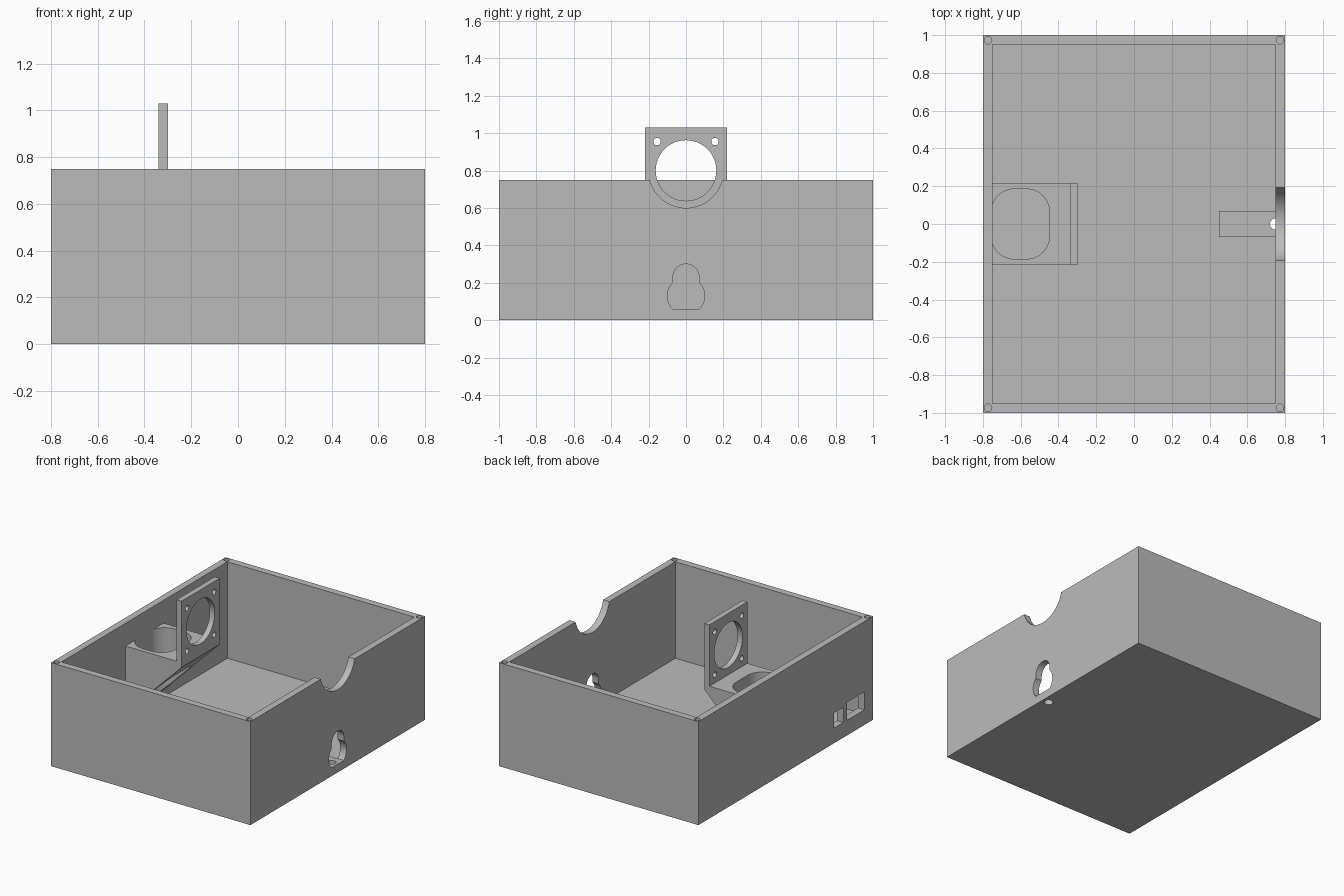
import bpy, math
from mathutils import Vector

cube = bpy.data.objects.get("Cube")
if cube:
    bpy.data.objects.remove(cube, do_unlink=True)

grey = bpy.data.materials.new("plain grey")
grey.use_nodes = True
GREY = (0.5, 0.5, 0.5, 1)
grey.diffuse_color = GREY
grey.node_tree.nodes["Principled BSDF"].inputs["Base Color"].default_value = GREY


def prism(name, outline, axis, lo, hi):
    """Extrude a 2D outline along an axis: x uses (y, z), y uses (x, z), z uses (x, y)."""
    place = {"x": lambda a, b, t: (t, a, b),
             "y": lambda a, b, t: (a, t, b),
             "z": lambda a, b, t: (a, b, t)}[axis]
    n = len(outline)
    verts = [place(a, b, t) for t in (lo, hi) for a, b in outline]
    faces = [list(range(n))[::-1], list(range(n, 2 * n))]
    faces += [[i, (i + 1) % n, n + (i + 1) % n, n + i] for i in range(n)]
    if axis == "y":
        faces = [f[::-1] for f in faces]
    mesh = bpy.data.meshes.new(name)
    mesh.from_pydata(verts, [], faces)
    mesh.materials.append(grey)
    obj = bpy.data.objects.new(name, mesh)
    bpy.context.collection.objects.link(obj)
    return obj


def rect(a0, a1, b0, b1):
    return [(a0, b0), (a1, b0), (a1, b1), (a0, b1)]


def arc(a, b, r, start=0, end=360, n=48):
    full = end - start == 360
    steps = n if full else n + 1
    angles = [math.radians(start + (end - start) * i / n) for i in range(steps)]
    return [(a + r * math.cos(t), b + r * math.sin(t)) for t in angles]


def rounded(a0, a1, b0, b1, r):
    return (arc(a1 - r, b1 - r, r, 0, 90, 12) + arc(a0 + r, b1 - r, r, 90, 180, 12)
            + arc(a0 + r, b0 + r, r, 180, 270, 12) + arc(a1 - r, b0 + r, r, 270, 360, 12))


def cut(target, outline, axis, lo, hi):
    cutter = prism("cutter", outline, axis, lo, hi)
    cutter.hide_render = True
    mod = target.modifiers.new("cut", "BOOLEAN")
    mod.operation = "DIFFERENCE"
    mod.solver = "EXACT"
    mod.object = cutter
    bpy.context.view_layer.objects.active = target
    bpy.ops.object.modifier_apply(modifier=mod.name)
    bpy.data.objects.remove(cutter, do_unlink=True)


# Open box with walls and floor of equal thickness
case = prism("case", rect(-0.8, 0.8, -1, 1), "z", 0, 0.75)
cut(case, rect(-0.75, 0.75, -0.95, 0.95), "z", 0.05, 0.9)

# Round notch in the rim of the right wall
cut(case, arc(0, 0.8, 0.2, n=64), "x", 0.7, 0.9)

# Flat-bottomed keyhole opening below the notch
keyhole = (arc(0, 0.23, 0.07, 0, 180, 24)
           + arc(0, 0.13, 0.1, 135.6, 224.4, 16)
           + arc(0, 0.13, 0.1, -44.4, 44.4, 16))
cut(case, keyhole, "x", 0.7, 0.9)

# Connector ports in the left wall
cut(case, rect(-0.9, -0.7, 0.11, 0.24), "x", -0.9, -0.7)
cut(case, rect(-0.66, -0.55, 0.11, 0.22), "x", -0.9, -0.7)

# Screw holes in the rim corners
for sx in (-1, 1):
    for sy in (-1, 1):
        cut(case, arc(0.773 * sx, 0.973 * sy, 0.02, n=20), "z", 0.6, 0.9)

# Low strip leading to the keyhole, with a drain hole through the floor
strip = prism("floor_strip", rect(0.45, 0.75, -0.07, 0.07), "z", 0.045, 0.06)
for part in (case, strip):
    cut(part, arc(0.75, 0, 0.03, n=32), "z", -0.1, 0.15)

# Bracket: upright plate and shelf over a sloping wedge, from one side profile
profile = [(-0.75, 0.1), (-0.3, 0.55), (-0.3, 1.03),
           (-0.34, 1.03), (-0.34, 0.585), (-0.75, 0.585)]
bracket = prism("mount_bracket", profile, "y", -0.218, 0.218)

# Large round opening and four screw holes in the plate
cut(bracket, arc(0, 0.8, 0.162, n=64), "x", -0.4, -0.2)
for sy in (-1, 1):
    for sz in (-1, 1):
        cut(bracket, arc(0.155 * sy, 0.8 + 0.155 * sz, 0.02, n=20), "x", -0.4, -0.2)

# Rounded opening down through the shelf
cut(bracket, rounded(-0.755, -0.448, -0.185, 0.185, 0.12), "z", 0, 0.7)

# Smooth the curved walls, keep the edges sharp
bpy.ops.object.select_all(action="DESELECT")
for part in (case, strip, bracket):
    part.select_set(True)
bpy.context.view_layer.objects.active = case
bpy.ops.object.shade_smooth_by_angle(angle=math.radians(30))
